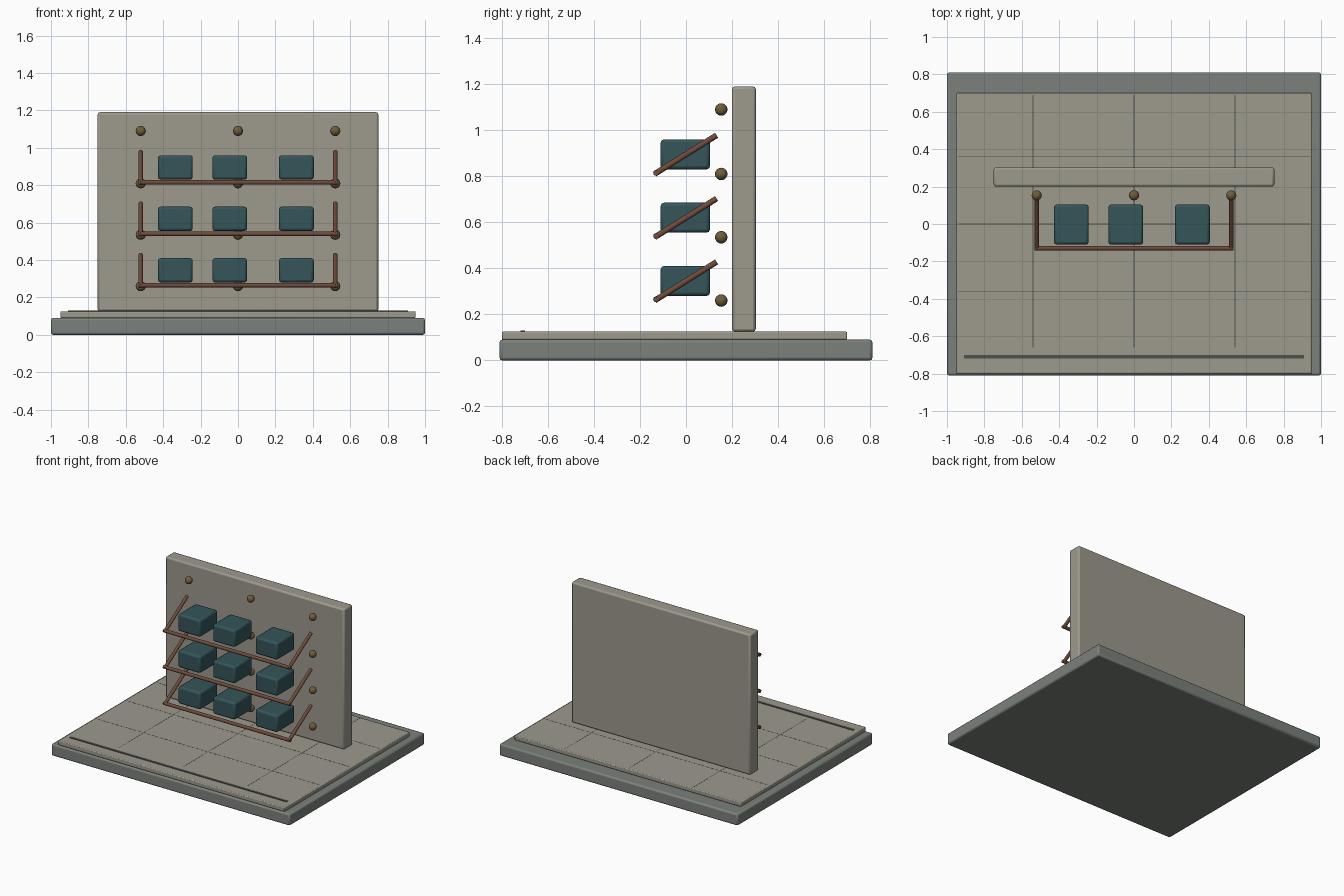
import bpy
from mathutils import Vector

if "Cube" in bpy.data.objects:
    bpy.data.objects.remove(bpy.data.objects["Cube"])


def material(name, r, g, b):
    m = bpy.data.materials.new(name)
    m.diffuse_color = (r, g, b, 1)
    m.use_nodes = True
    m.node_tree.nodes["Principled BSDF"].inputs["Base Color"].default_value = m.diffuse_color
    return m


STONE = material("grey_stone", 0.20, 0.22, 0.20)
PLASTER = material("pale_plaster", 0.34, 0.32, 0.27)
TEAL = material("teal", 0.035, 0.09, 0.10)
COPPER = material("copper", 0.16, 0.07, 0.045)
BRASS = material("brass", 0.16, 0.11, 0.045)
DARK = material("dark_line", 0.08, 0.08, 0.075)


def finish(name, mat):
    ob = bpy.context.object
    ob.name = name
    ob.data.materials.append(mat)
    return ob


def box(name, lo, hi, mat, bevel=0.0):
    lo, hi = Vector(lo), Vector(hi)
    bpy.ops.mesh.primitive_cube_add(size=1, location=(lo + hi) / 2)
    ob = finish(name, mat)
    ob.scale = hi - lo
    bpy.ops.object.transform_apply(location=False, rotation=False, scale=True)
    if bevel:
        mod = ob.modifiers.new("bevel", 'BEVEL')
        mod.width = bevel
        mod.segments = 2
        bpy.ops.object.shade_smooth_by_angle()
    return ob


def rod(name, a, b, radius, mat):
    a, b = Vector(a), Vector(b)
    d = b - a
    bpy.ops.mesh.primitive_cylinder_add(
        vertices=16, radius=radius, depth=d.length, location=(a + b) / 2,
        rotation=d.to_track_quat('Z', 'Y').to_euler())
    ob = finish(name, mat)
    bpy.ops.object.shade_smooth_by_angle()
    return ob


# base, floor and upright board
box("base_slab", (-1, -0.81, 0), (1, 0.81, 0.09), STONE, 0.012)
box("floor_panel", (-0.95, -0.80, 0.09), (0.95, 0.70, 0.125), PLASTER, 0.006)
box("back_board", (-0.75, 0.20, 0.125), (0.75, 0.303, 1.19), PLASTER, 0.012)

# floor edge strip and fine tile seams
box("front_floor_strip", (-0.91, -0.72, 0.12), (0.91, -0.70, 0.129), DARK)
for x in (-0.54, 0, 0.54):
    box("floor_seam", (x - 0.002, -0.66, 0.12), (x + 0.002, 0.69, 0.1255), DARK)
for y in (-0.36, 0, 0.36):
    box("floor_seam", (-0.94, y - 0.002, 0.12), (0.94, y + 0.002, 0.1255), DARK)

# round pegs in front of the board
for z in (0.26, 0.535, 0.81, 1.09):
    for x in (-0.52, 0, 0.52):
        bpy.ops.mesh.primitive_uv_sphere_add(
            segments=20, ring_count=12, radius=0.027, location=(x, 0.153, z))
        finish("peg", BRASS)
        bpy.ops.object.shade_smooth_by_angle()

# three tiers: blocks, front rail and slanted arms
for z in (0.26, 0.535, 0.81):
    for x in (-0.335, -0.044, 0.312):
        box("block", (x - 0.093, -0.11, z + 0.02), (x + 0.093, 0.104, z + 0.15), TEAL, 0.014)
    rod("front_rail", (-0.532, -0.13, z + 0.005), (0.532, -0.13, z + 0.005), 0.0125, COPPER)
    for x in (-0.52, 0.52):
        rod("slanted_arm", (x, -0.136, z), (x, 0.133, z + 0.168), 0.0125, COPPER)
